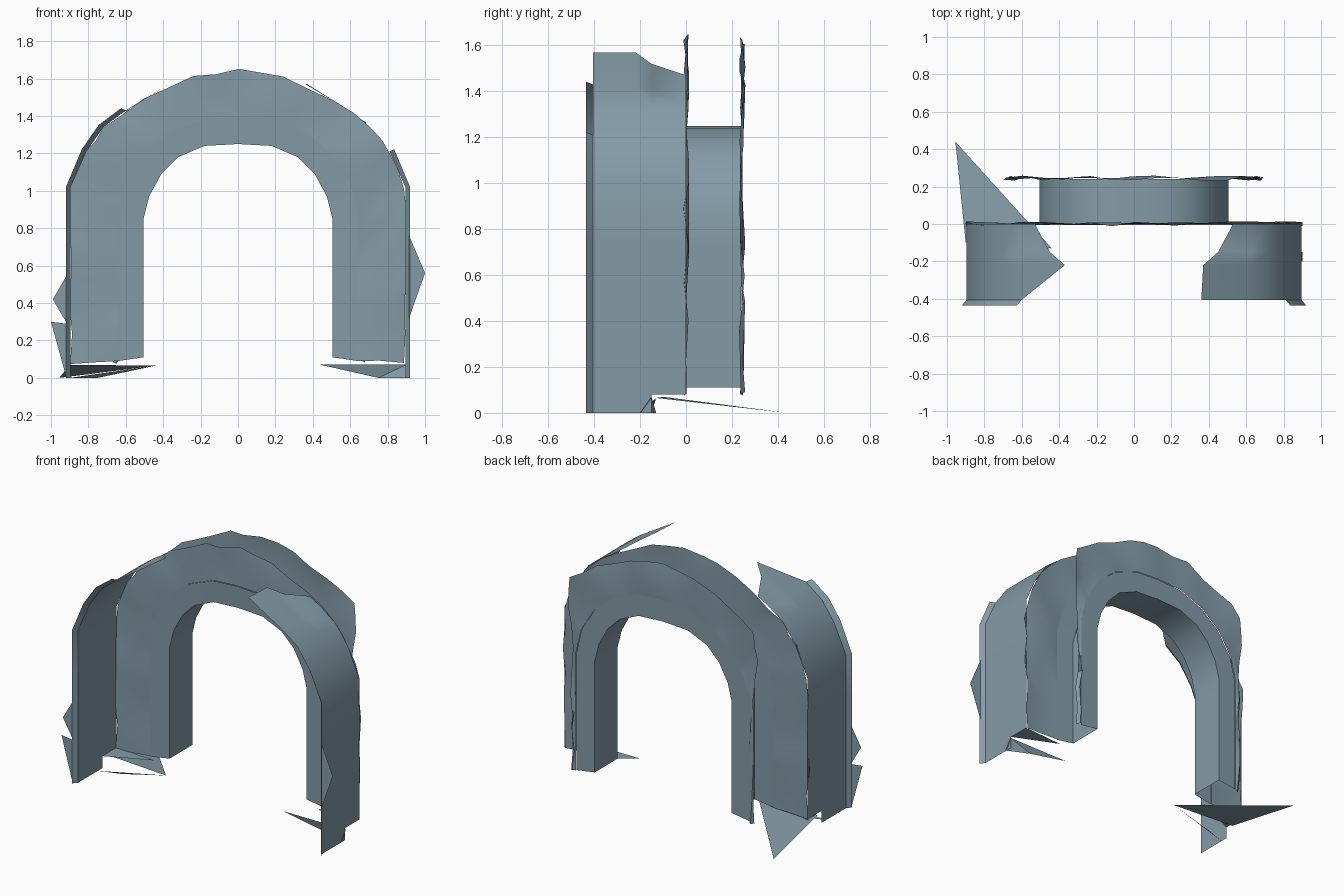
import bpy, random
from mathutils import Vector

random.seed(4)
cube = bpy.data.objects.get("Cube")
if cube:
    bpy.data.objects.remove(cube)

slate = bpy.data.materials.new("slate_blue")
slate.use_nodes = True
colour = (0.23, 0.33, 0.39, 1)
slate.diffuse_color = colour
slate.node_tree.nodes["Principled BSDF"].inputs["Base Color"].default_value = colour


def make(name, verts, faces, angle=0.6):
    mesh = bpy.data.meshes.new(name)
    mesh.from_pydata(verts, [], faces)
    mesh.materials.append(slate)
    obj = bpy.data.objects.new(name, mesh)
    bpy.context.collection.objects.link(obj)
    bpy.ops.object.select_all(action="DESELECT")
    obj.select_set(True)
    bpy.context.view_layer.objects.active = obj
    bpy.ops.object.shade_smooth_by_angle(angle=angle)
    return obj


def loft(name, rows, flip=False):
    """Skin a list of equally long point rows."""
    n = len(rows[0])
    verts = [p for row in rows for p in row]
    faces = []
    for r in range(len(rows) - 1):
        for i in range(n - 1):
            a = r * n + i
            face = (a, a + 1, a + n + 1, a + n)
            faces.append(face[::-1] if flip else face)
    return make(name, verts, faces)


def arch(half, steps=2):
    """Mirror a half profile (foot to crown) and subdivide it."""
    pts = [Vector((-x, z)) for x, z in half] + [Vector(p) for p in half[-2::-1]]
    out = [a.lerp(b, k / steps) for a, b in zip(pts, pts[1:]) for k in range(steps)]
    return out + [pts[-1]]


def at(points, y):
    return [(p[0], y, p[1]) for p in points]


def crumple(points, y, dy, dz=0.0):
    rnd = random.uniform
    return [(p[0] + rnd(-dz, dz), y + rnd(-dy, dy), p[1] + rnd(-dz, dz)) for p in points]


# Half profiles, foot to crown
inner = [(.505, .11), (.505, .35), (.505, .6), (.505, .85), (.475, .97),
         (.41, 1.09), (.32, 1.18), (.18, 1.24), (0, 1.25)]
rim = [(.64, .09), (.64, .35), (.64, .6), (.64, .87), (.6, 1.04),
       (.5, 1.2), (.36, 1.315), (.18, 1.385), (0, 1.395)]
outer = [(.895, .08), (.895, .4), (.895, .75), (.895, 1.02), (.81, 1.21),
         (.72, 1.34), (.5, 1.49), (.24, 1.61), (0, 1.645)]
back_outer = [(.675, .08), (.675, .35), (.67, .6), (.67, .9), (.69, 1.17),
              (.68, 1.36), (.5, 1.48), (.24, 1.6), (0, 1.63)]
in_pts, rim_pts = arch(inner), arch(rim)
out_pts, back_pts = arch(outer), arch(back_outer)

# Inner lining of the passage and the smooth rings either side of it
loft("inner_lining", [at(in_pts, 0), at(in_pts, .12), at(in_pts, .24)])
loft("front_ring", [at(in_pts, 0), at(rim_pts, -.005)], True)
loft("back_ring", [at(in_pts, .24), at(rim_pts, .24)])


# Crumpled stone facings, front and back
def facing(name, edge, y, flip):
    mid = [a.lerp(b, .5) for a, b in zip(rim_pts, edge)]
    loft(name, [at(rim_pts, y), crumple(mid, y, .014, .012),
                crumple(edge, y, .014, .008)], flip)


facing("front_facing", out_pts, 0, True)
facing("back_facing", back_pts, .245, False)


# Side walls reaching forward and curling part way over the arch
def wall(name, side, front_end, lip_points):
    body = outer[:5] + [(.72, 1.34), (.62, 1.415)]

    def row(y, foot, end):
        pts = [(body[0][0], foot)] + body[1:] + [end]
        return [(side * x, y, z) for x, z in pts]

    shoulder, tip = (.53, 1.47), (.37, 1.57)
    mid = tuple((a + b) / 2 for a, b in zip(shoulder, tip))
    rows = [row(0, .08, shoulder), row(-.15, .08, mid), row(-.15, 0, mid),
            row(-.22, 0, tip), row(-.405, 0, front_end)]
    loft(name, rows, side < 0)
    # Flared lip along the front edge
    edge = rows[-1][:lip_points]
    flare = [(x + side * .025, -.435, z + (.012 if z > 1.1 else 0)) for x, _, z in edge]
    loft(name + "_lip", [edge, flare], side < 0)


wall("right_side_wall", -1, (.6, 1.43), 8)
wall("left_side_wall", 1, (.36, 1.57), 5)

# Loose shards on the wall edges and at the feet
shards = {
    "left_edge_shard": [(.915, -.43, .32), (1, -.43, .56), (.915, -.43, .76)],
    "right_edge_shard": [(-.92, -.43, .3), (-.92, -.43, .54), (-.99, -.43, .42)],
    "right_low_shard": [(-.92, -.43, .01), (-.92, -.43, .29), (-1, -.43, .3)],
    "right_floor_shard": [(-.955, .44, 0), (-.44, -.13, .065), (-.9, -.1, .07)],
    "right_foot_shard": [(-.9, -.2, 0), (-.75, -.15, 0), (-.44, -.13, .065)],
    "left_floor_shard": [(.9, -.15, .07), (.44, -.15, .07), (.75, -.13, 0)],
    "left_foot_shard": [(.9, -.2, 0), (.75, -.13, 0), (.9, -.15, .07)],
    "right_foot_sheet": [(-.895, 0, .08), (-.895, -.15, .08), (-.6, -.02, .08)],
    "left_foot_sheet": [(.895, 0, .08), (.895, -.15, .08), (.6, -.02, .08)],
}
for name, corners in shards.items():
    make(name, corners, [(0, 1, 2)])
